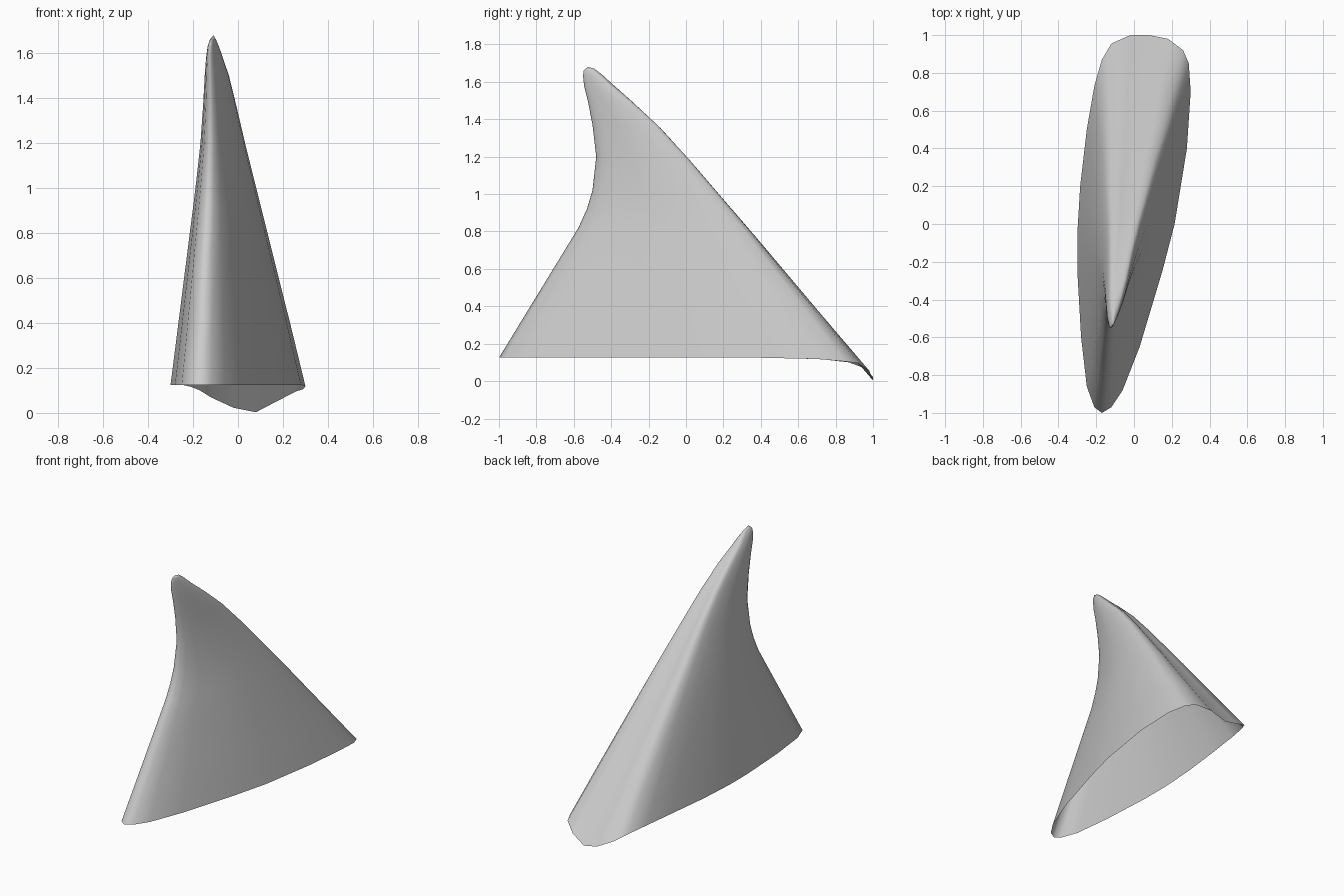
import bpy, bmesh, math

if "Cube" in bpy.data.objects:
    bpy.data.objects.remove(bpy.data.objects["Cube"])

# Base rim outline (x, y), counter-clockwise from the back
RIM = [(.08, 1), (-.02, 1), (-.12, .955), (-.17, .87), (-.21, .73), (-.25, .5),
       (-.285, .2), (-.30, -.05), (-.30, -.25), (-.28, -.6), (-.25, -.86),
       (-.21, -.97), (-.17, -1), (-.12, -.97), (-.06, -.88), (.03, -.65),
       (.15, -.25), (.215, 0), (.28, .4), (.30, .7), (.29, .85), (.26, .92), (.18, .98)]

# Sections: front z, front y, back z, back y, left x, right x
SECTIONS = [(.125, -1, .003, 1, -.30, .30),
            (.40, -.832, .29, .755, -.265, .233),
            (.82, -.575, .74, .38, -.212, .127),
            (.92, -.53, .845, .29, -.199, .102),
            (1.02, -.50, .95, .20, -.187, .077),
            (1.20, -.48, 1.15, .034, -.167, .032),
            (1.37, -.50, 1.34, -.132, -.155, -.008),
            (1.50, -.525, 1.49, -.285, -.148, -.04),
            (1.58, -.545, 1.585, -.39, -.142, -.068),
            (1.63, -.55, 1.64, -.45, -.135, -.085),
            (1.66, -.548, 1.67, -.49, -.125, -.098)]
TIP = (-.11, -.525, 1.68)


def dip(x, y):
    """How far the rim sags at the back, 0 to 1 (deepest at the ridge)."""
    if y < .4:
        return 0
    edge = .22 if x > .08 else .38
    side = min(1, abs(x - .08) / edge)
    sag = (1 + math.cos(math.pi * side)) / 2
    return max(sag * min(1, max(0, (y - .6) / .35)), .12 * max(0, (y - .5) / .3) ** 2)


# Open, smoothly lofted fin
bm = bmesh.new()
rings = []
for zf, yf, zb, yb, xl, xr in SECTIONS:
    ring = []
    for x, y in RIM:
        u, v = (x + .3) / .6, (y + 1) / 2
        ring.append(bm.verts.new((xl + (xr - xl) * u, yf + (yb - yf) * v,
                                  zf + (zb - zf) * dip(x, y))))
    rings.append(ring)
n = len(RIM)
for a, b in zip(rings, rings[1:]):
    for i in range(n):
        j = (i + 1) % n
        bm.faces.new((a[i], a[j], b[j], b[i]))
tip = bm.verts.new(TIP)
for i in range(n):
    bm.faces.new((rings[-1][i], rings[-1][(i + 1) % n], tip))
for f in bm.faces:
    f.smooth = True
bmesh.ops.recalc_face_normals(bm, faces=bm.faces)
mesh = bpy.data.meshes.new("curved_fin")
bm.to_mesh(mesh)
bm.free()
fin = bpy.data.objects.new("curved_fin", mesh)
bpy.context.collection.objects.link(fin)
